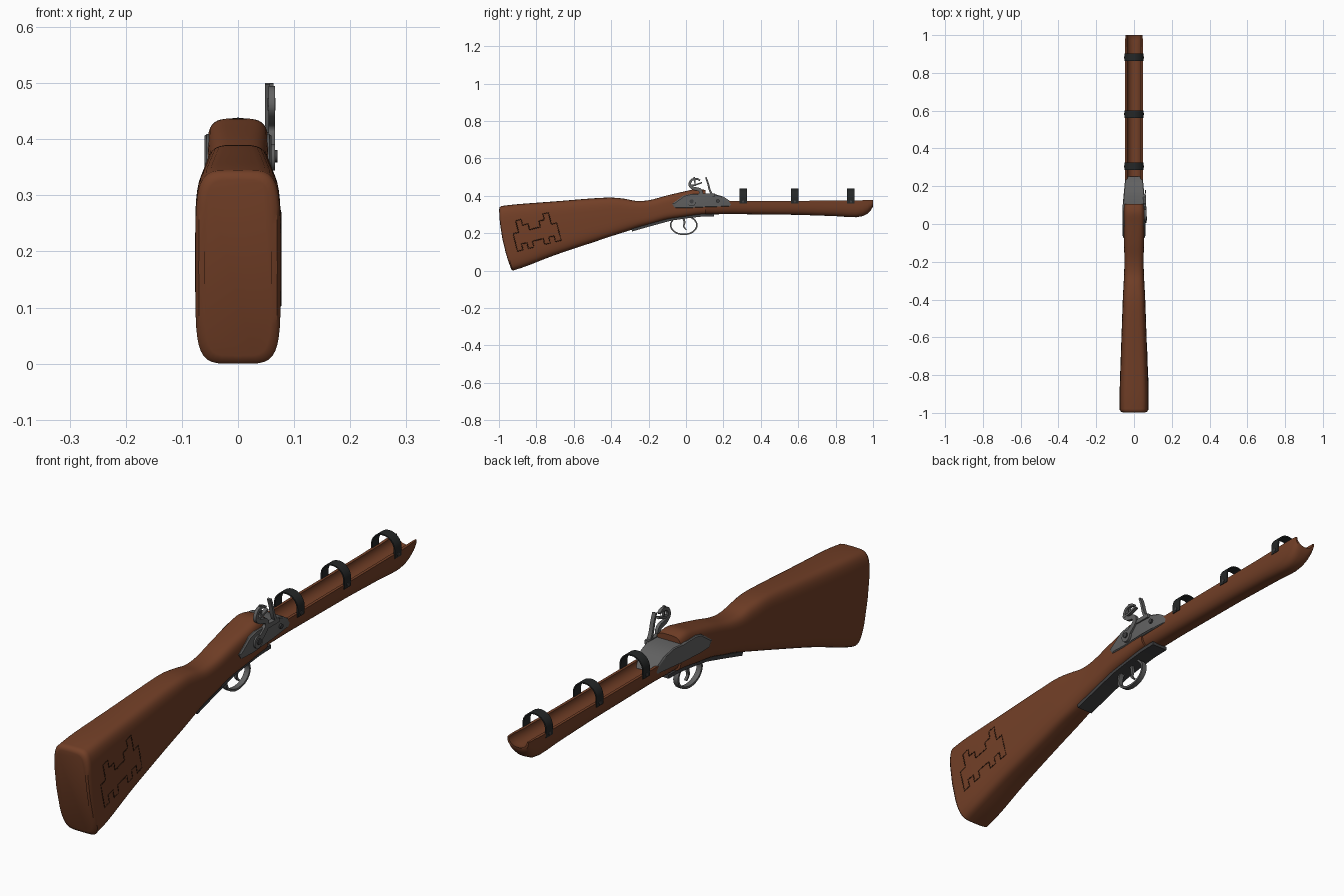
import bpy, bmesh, math
from mathutils import Vector
from mathutils.bvhtree import BVHTree

if "Cube" in bpy.data.objects:
    bpy.data.objects.remove(bpy.data.objects["Cube"])


def material(name, rgb):
    m = bpy.data.materials.new(name)
    m.diffuse_color = (*rgb, 1)
    m.use_nodes = True
    m.node_tree.nodes["Principled BSDF"].inputs["Base Color"].default_value = m.diffuse_color
    return m


WOOD = material("walnut wood", (0.17, 0.05, 0.02))
CARVE = material("dark carving", (0.035, 0.012, 0.005))
STEEL = material("grey steel", (0.12, 0.12, 0.12))
DARK = material("dark steel", (0.05, 0.05, 0.052))
BLACK = material("black iron", (0.018, 0.02, 0.02))


def loft(name, rings, mat, angle=40):
    """Skin closed rings of equal length and cap both ends."""
    bm = bmesh.new()
    vs = [[bm.verts.new(p) for p in r] for r in rings]
    n = len(vs[0])
    for a, b in zip(vs, vs[1:]):
        for i in range(n):
            j = (i + 1) % n
            bm.faces.new((a[i], a[j], b[j], b[i]))
    bm.faces.new(vs[0])
    bm.faces.new(vs[-1])
    bmesh.ops.recalc_face_normals(bm, faces=bm.faces)
    me = bpy.data.meshes.new(name)
    bm.to_mesh(me)
    bm.free()
    ob = bpy.data.objects.new(name, me)
    bpy.context.collection.objects.link(ob)
    me.materials.append(mat)
    bpy.ops.object.select_all(action='DESELECT')
    ob.select_set(True)
    bpy.context.view_layer.objects.active = ob
    bpy.ops.object.shade_smooth_by_angle(angle=math.radians(angle))
    return ob


def spline(rows, steps=5):
    """Catmull-Rom interpolation of table rows."""
    out = []
    for i in range(len(rows) - 1):
        quad = [rows[max(i - 1, 0)], rows[i], rows[i + 1], rows[min(i + 2, len(rows) - 1)]]
        for s in range(steps):
            t = s / steps
            out.append(tuple(0.5 * (2 * b + (c - a) * t + (2 * a - 5 * b + 4 * c - d) * t * t
                                    + (3 * b - a - 3 * c + d) * t ** 3) for a, b, c, d in zip(*quad)))
    return out + [tuple(rows[-1])]


def power(v, n):
    return math.copysign(abs(v) ** (2 / n), v)


def strip(name, path, width, thick, mat, plane='yz', centre=0.0):
    """Flat bar along a 2D path; thick may be a (start, end) pair."""
    t0, t1 = thick if isinstance(thick, tuple) else (thick, thick)
    pts = [Vector(p) for p in path]
    rings = []
    for i, p in enumerate(pts):
        t = (pts[min(i + 1, len(pts) - 1)] - pts[max(i - 1, 0)]).normalized()
        h = (t0 + (t1 - t0) * i / (len(pts) - 1)) / 2
        ring = []
        for s, w in ((1, 1), (1, -1), (-1, -1), (-1, 1)):
            q = p + Vector((-t.y, t.x)) * s * h
            c = centre + w * width / 2
            ring.append((c, q.x, q.y) if plane == 'yz' else (q.x, c, q.y))
        rings.append(ring)
    return loft(name, rings, mat)


def disc(name, x0, x1, y, z, r, mat):
    ring = [(y + r * math.cos(a * math.tau / 16), z + r * math.sin(a * math.tau / 16)) for a in range(16)]
    return loft(name, [[(x, *p) for p in ring] for x in (x0, x1)], mat)


# Butt and wrist: y top, z top, y bottom, z bottom, half width, bow, squareness
rows = spline([
    (-.988, .345, -.925, .000, .076, .015, 5), (-.90, .355, -.85, .025, .076, .005, 5),
    (-.70, .370, -.70, .083, .070, 0, 4.5), (-.50, .386, -.50, .150, .063, 0, 4),
    (-.40, .390, -.38, .190, .059, 0, 4), (-.33, .384, -.30, .215, .055, 0, 3.5),
    (-.26, .372, -.24, .235, .052, 0, 3.5), (-.19, .378, -.18, .250, .051, 0, 3.5),
    (-.10, .402, -.10, .272, .053, 0, 3.5), (0, .425, 0, .288, .055, 0, 4),
    (.06, .437, .06, .297, .055, 0, 4), (.105, .430, .105, .300, .053, 0, 4)])
rows.insert(0, (-.996, .339, -.932, .004, .070, .016, 5))
rows.insert(0, (-.999, .328, -.937, .014, .060, .014, 5))
rings = []
for yt, zt, yb, zb, w, bow, n in rows:
    ring = []
    for k in range(40):
        a = k * math.tau / 40
        s = power(math.sin(a), n)
        f = (s + 1) / 2
        ring.append((w * power(math.cos(a), n), yb + (yt - yb) * f - bow * (1 - s * s), zb + (zt - zb) * f))
    rings.append(ring)
stock = loft("butt_stock", rings, WOOD)

# Fore-end with an open barrel channel: y, z top, z bottom, half width, channel radius
rings = []
for y, zt, zb, w, r in [(.08, .372, .300, .049, .036), (.25, .372, .302, .047, .036),
                        (.6, .373, .298, .047, .036), (.8, .374, .291, .047, .036),
                        (.87, .375, .286, .048, .036), (.91, .375, .285, .048, .036),
                        (.945, .376, .291, .048, .037), (.97, .377, .304, .047, .038),
                        (.988, .377, .322, .046, .038), (1.0, .377, .343, .044, .038)]:
    arc = [k * math.pi / 16 for k in range(17)]
    deep = min(.035, zt - zb - .004)
    ring = [(w * power(math.cos(a), 2.8), y, zt - (zt - zb) * power(math.sin(a), 2.8)) for a in arc]
    ring += [(-r * math.cos(a), y, zt - deep * math.sin(a)) for a in arc]
    rings.append(ring)
loft("fore_end", rings, WOOD)

# Steel lock housing, on both sides and over the breech
outline = [(-.075, .357), (-.045, .378), (-.015, .400), (.02, .409), (.10, .408), (.15, .410),
           (.20, .395), (.235, .372), (.252, .352), (.235, .343), (.12, .340), (.0, .334), (-.06, .336)]
rings = []
for side, inset in ((-1, .93), (-.93, 1), (.93, 1), (1, .93)):
    ring = []
    for y, z in outline:
        half = .060 - .013 * max(0, (y - .10) / .15)
        ring.append((side * half, .088 + (y - .088) * inset, .370 + (z - .370) * inset))
    rings.append(ring)
loft("lock_housing", rings, STEEL, 25)

# Hammer, its jaw and pivot screw
neck = spline([(.025, .365), (.055, .385), (.080, .410), (.072, .432), (.040, .440),
               (.020, .458), (.030, .484), (.058, .490), (.075, .482)], 4)
strip("hammer", neck, .012, (.026, .008), STEEL, centre=.060)
strip("hammer_jaw", [(.024, .455), (.05, .458), (.085, .470)], .014, .008, STEEL, centre=.060)
strip("jaw_screw", [(.050, .452), (.044, .500)], .007, .007, STEEL, centre=.060)
disc("hammer_base", .055, .066, .03, .368, .024, STEEL)
disc("pivot_screw", .062, .070, .03, .370, .011, DARK)
disc("housing_screw", .058, .064, .17, .372, .009, DARK)

# Frizzen and pan
strip("frizzen", spline([(.140, .405), (.127, .43), (.118, .465), (.106, .499)], 3), .015, (.012, .008),
      STEEL, centre=.056)
strip("pan", [(.085, .404), (.155, .404)], .018, .016, STEEL, centre=.055)

# Trigger plate, guard and trigger
strip("trigger_plate", [(-.29, .216), (-.18, .247), (-.08, .274), (0, .286), (.08, .295), (.15, .297)],
      .066, .014, DARK)
guard = [(-.012 + .070 * math.cos(a), .243 + .050 * math.sin(a))
         for a in (k * math.tau / 28 for k in range(-23, 10))]
strip("trigger_guard", guard, .020, .008, STEEL)
strip("trigger", spline([(-.015, .285), (-.008, .258), (-.012, .235), (.002, .218)], 3), .010, (.012, .006), STEEL)

# Three barrel bands with rivets
for i, y in enumerate((.305, .582, .882)):
    path = [(.047, .358), (.047, .375)]
    path += [(.047 * math.cos(k * math.pi / 16), .390 + .046 * math.sin(k * math.pi / 16)) for k in range(17)]
    path += [(-.047, .375), (-.047, .358)]
    strip(f"barrel_band_{i + 1}", path, .040, .005, BLACK, plane='xz', centre=y)
    for s in (-1, 1):
        disc(f"band_rivet_{i + 1}", s * .047, s * .052, y, .369, .006, DARK)

# Carved stepped ornament following the right side of the butt
tree = BVHTree.FromPolygons([v.co for v in stock.data.vertices], [p.vertices for p in stock.data.polygons])
half = [(0, 1), (1, 1), (1, 2), (2, 2), (2, 3), (3, 3), (3, 2), (3, 1), (4, 1), (4, -2), (3, -2),
        (3, -1), (2, -1), (2, -2), (1, -2), (1, -1), (0, -1)]
loop = half + [(-u, v) for u, v in half[-2:0:-1]]
tilt = math.radians(14)
curve = bpy.data.curves.new("butt_carving", 'CURVE')
curve.dimensions = '3D'
curve.bevel_depth = .003
curve.bevel_resolution = 1
points = []
for (u0, v0), (u1, v1) in zip(loop, loop[1:] + loop[:1]):
    for t in (0, .5):
        u, v = (u0 + (u1 - u0) * t) * .030, (v0 + (v1 - v0) * t) * .032
        y = -.80 + u * math.cos(tilt) - v * math.sin(tilt)
        z = .195 + u * math.sin(tilt) + v * math.cos(tilt)
        hit = tree.ray_cast(Vector((1, y, z)), Vector((-1, 0, 0)))[0]
        if hit:
            points.append((hit.x - .0015, y, z, 1))
line = curve.splines.new('POLY')
line.points.add(len(points) - 1)
for p, co in zip(line.points, points):
    p.co = co
line.use_cyclic_u = True
curve.materials.append(CARVE)
bpy.context.collection.objects.link(bpy.data.objects.new("butt_carving", curve))
